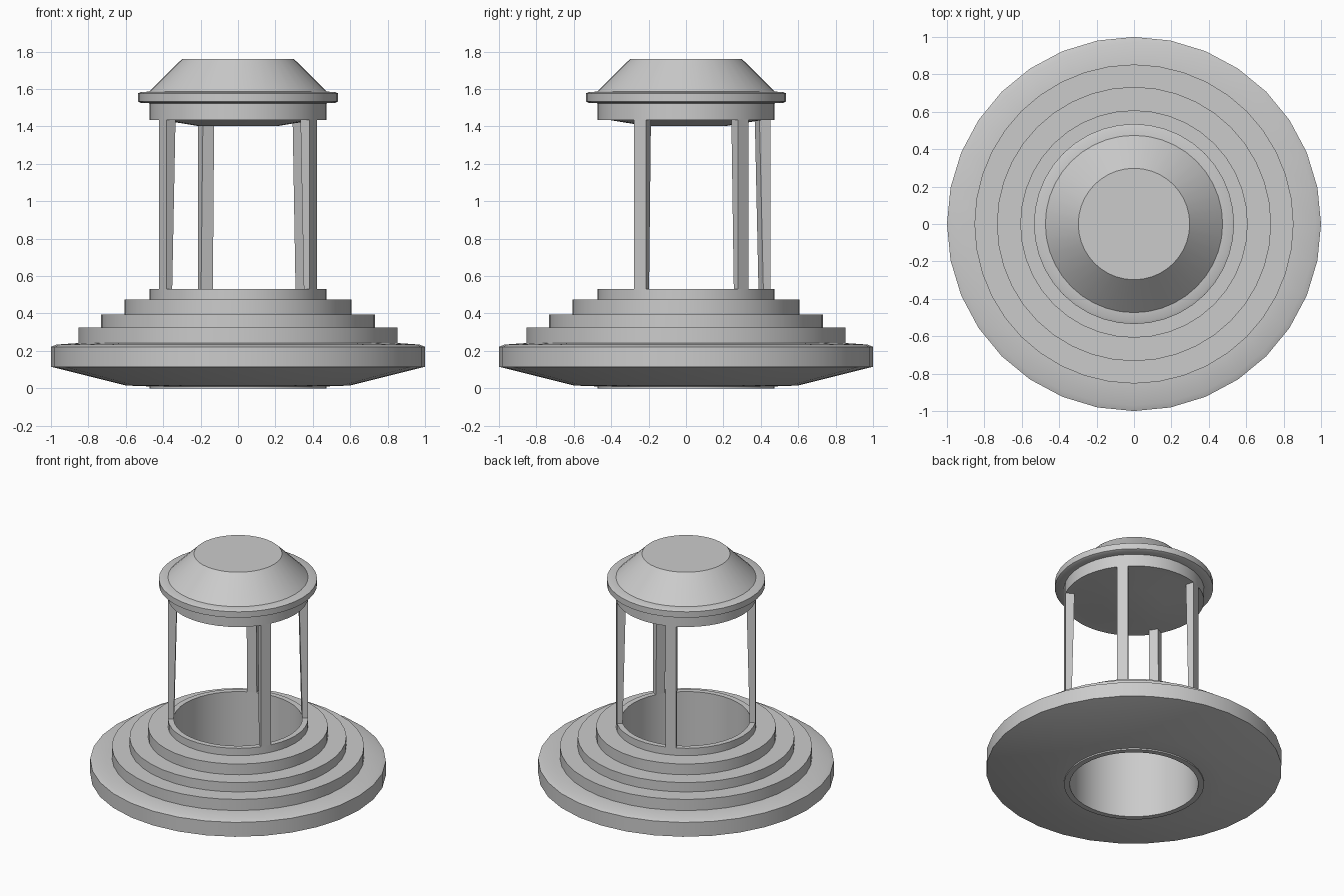
import bpy, bmesh
from math import sin, cos, tau, radians

if "Cube" in bpy.data.objects:
    bpy.data.objects.remove(bpy.data.objects["Cube"])


def finish(name, bm):
    bmesh.ops.remove_doubles(bm, verts=bm.verts, dist=1e-5)
    bmesh.ops.recalc_face_normals(bm, faces=bm.faces)
    mesh = bpy.data.meshes.new(name)
    bm.to_mesh(mesh)
    bm.free()
    ob = bpy.data.objects.new(name, mesh)
    bpy.context.collection.objects.link(ob)
    bpy.ops.object.select_all(action='DESELECT')
    ob.select_set(True)
    bpy.context.view_layer.objects.active = ob
    bpy.ops.object.shade_smooth_by_angle(angle=radians(25))
    return ob


def lathe(name, profile, sides, closed):
    """Revolve (radius, z) points; open profiles get flat end caps."""
    bm = bmesh.new()
    rings = [[bm.verts.new((r * cos(tau * i / sides), r * sin(tau * i / sides), z))
              for i in range(sides)] for r, z in profile]
    pairs = list(zip(rings, rings[1:]))
    if closed:
        pairs.append((rings[-1], rings[0]))
    else:
        bm.faces.new(rings[0])
        bm.faces.new(rings[-1])
    for a, b in pairs:
        for i in range(sides):
            j = (i + 1) % sides
            bm.faces.new((a[i], a[j], b[j], b[i]))
    return finish(name, bm)


SIDES = 40
R_OUT, R_IN = 0.474, 0.435

# wide saucer-shaped foot
lathe("base_disc", [(R_OUT - 0.01, 0.01), (0.60, 0.015), (1.0, 0.115), (1.0, 0.222),
                    (0.97, 0.234), (0.84, 0.243), (R_OUT - 0.01, 0.243)], 32, True)

# stepped tiers
for n, (r, z0, z1) in enumerate([(0.853, 0.235, 0.325), (0.733, 0.32, 0.395),
                                 (0.608, 0.39, 0.475)], 1):
    lathe(f"step_{n}", [(R_OUT - 0.01, z0), (r, z0), (r, z1), (R_OUT - 0.01, z1)], SIDES, True)

# open central tube
lathe("central_tube", [(R_OUT, 0), (R_OUT, 0.53), (R_IN, 0.53), (R_IN, 0)], SIDES, True)

# posts, each one tube segment wide, thickening inward toward the top
for n, seg in enumerate((4, 12, 23, 36), 1):
    bm = bmesh.new()
    levels = []
    for r_in, z in ((R_IN, 0.53), (0.413, 1.437)):
        a, b = tau * seg / SIDES, tau * (seg + 1) / SIDES
        levels.append([bm.verts.new((r * cos(t), r * sin(t), z))
                       for r, t in ((R_OUT, a), (R_OUT, b), (r_in, b), (r_in, a))])
    lo, hi = levels
    bm.faces.new(lo)
    bm.faces.new(hi)
    for i in range(4):
        j = (i + 1) % 4
        bm.faces.new((lo[i], lo[j], hi[j], hi[i]))
    finish(f"post_{n}", bm)

# roof: shallow dished ceiling, band, flange and truncated cone
lathe("roof", [(0.21, 1.402), (0.413, 1.435), (R_OUT, 1.435), (R_OUT, 1.524),
               (0.52, 1.526), (0.535, 1.533), (0.535, 1.577), (0.52, 1.583),
               (R_OUT, 1.587), (0.298, 1.762)], SIDES, False)
